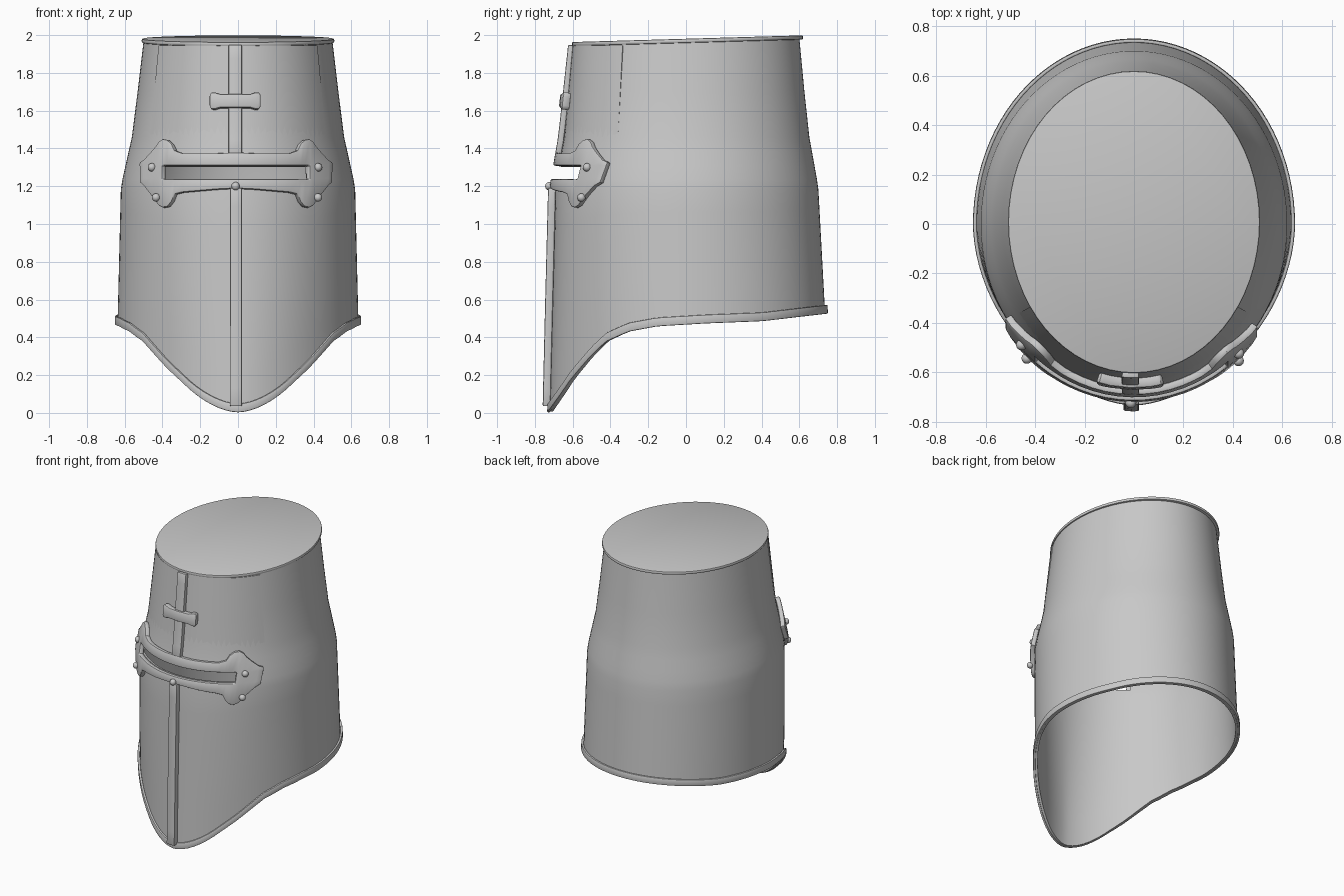
import bpy, bmesh, math
from mathutils import Vector

if "Cube" in bpy.data.objects:
    bpy.data.objects.remove(bpy.data.objects["Cube"])

steel = bpy.data.materials.new("steel_grey")
steel.diffuse_color = (0.58, 0.58, 0.58, 1)
steel.use_nodes = True
steel.node_tree.nodes["Principled BSDF"].inputs["Base Color"].default_value = steel.diffuse_color


def lerp(table, v, k=1):
    """Piecewise linear lookup of column k in a table sorted by column 0."""
    if v <= table[0][0]:
        return table[0][k]
    for a, b in zip(table, table[1:]):
        if v <= b[0]:
            return a[k] + (b[k] - a[k]) * (v - a[0]) / (b[0] - a[0])
    return table[-1][k]


# z, half width, front depth, back depth
BODY = [(0, .643, .72, .755), (.5, .637, .708, .738), (1.2, .62, .69, .70),
        (1.46, .562, .645, .653), (1.95, .50, .592, .60)]
# y, height of the lower edge
EDGE = [(-.72, .005), (-.65, .105), (-.6, .18), (-.5, .30), (-.42, .38), (-.3, .435),
        (-.15, .463), (.1, .478), (.4, .49), (.74, .53)]
SLIT_LO, SLIT_HI = 1.235, 1.305


def power(z):
    """Front section is rounder at the brow, more wedge-like at the chin."""
    return lerp([(.1, 1.75), (1.1, 2.0)], z)


def body_point(t, z):
    w, f, b = (lerp(BODY, z, k) for k in (1, 2, 3))
    s, c = math.sin(t), math.cos(t)
    e = 2 / power(z) if c > 0 else 1
    return Vector((math.copysign(w * abs(s) ** e, s),
                   -f * c ** e if c > 0 else -b * c, z))


def front_point(x, z):
    w, f, p = lerp(BODY, z, 1), lerp(BODY, z, 2), power(z)
    return Vector((x, -f * max(0, 1 - abs(x / w) ** p) ** (1 / p), z))


def edge_z(t):
    z = .3
    for _ in range(8):
        z = .5 * z + .5 * lerp(EDGE, body_point(t, z).y)
    return z


def make(name, bm):
    me = bpy.data.meshes.new(name)
    bm.to_mesh(me)
    bm.free()
    me.materials.append(steel)
    ob = bpy.data.objects.new(name, me)
    bpy.context.collection.objects.link(ob)
    return ob


def grid(name, cols, thick, offset=1, closed=False, skip=None, bevel=0):
    """Sheet through columns of points, thickened along its normals."""
    bm = bmesh.new()
    vs = [[bm.verts.new(p) for p in c] for c in cols]
    n = len(vs)
    for i in range(n if closed else n - 1):
        a, b = vs[i], vs[(i + 1) % n]
        for j in range(len(a) - 1):
            quad = (a[j], b[j], b[j + 1], a[j + 1])
            mid = sum((v.co for v in quad), Vector()) / 4
            if not (skip and skip(mid)):
                bm.faces.new(quad)
    bmesh.ops.delete(bm, geom=[v for v in bm.verts if not v.link_faces], context='VERTS')
    ob = make(name, bm)
    m = ob.modifiers.new("thickness", 'SOLIDIFY')
    m.thickness, m.offset = thick, offset
    if bevel:
        m = ob.modifiers.new("rounding", 'BEVEL')
        m.width, m.segments, m.limit_method, m.angle_limit = bevel, 2, 'ANGLE', math.radians(50)
    return ob


def steps(a, b, n):
    return [a + (b - a) * i / n for i in range(n + 1)]


# Main shell, open below, with the vision slit left out
N = 96
angles = [2 * math.pi * i / N for i in range(N)]
cols = []
for t in angles:
    top = 1.968 + .029 * body_point(t, 1.95).y
    zs = steps(edge_z(t), 1.18, 6) + [SLIT_LO, SLIT_HI, 1.38, 1.46, 1.7, top]
    cols.append([body_point(t, z) for z in zs])
grid("helmet_shell", cols, .015, -1, True,
     lambda m: m.y < 0 and abs(m.x + .01) < .385 and SLIT_LO < m.z < SLIT_HI)

# Rolled rim along the lower edge
cols = [[body_point(t, edge_z(t) + h) for h in (-.004, .042)] for t in angles]
grid("lower_rim", cols, .015, 1, True, bevel=.005)

# Brow sheet overlapping the sides, flush at its lower end
cols = []
for t in steps(-math.radians(56), math.radians(56), 36):
    col = []
    for z in steps(1.45, 1.945, 5):
        p, k = body_point(t, z), .998 + .03 * (z - 1.45)
        col.append(Vector((p.x * k, p.y * k, z)))
    cols.append(col)
grid("brow_sheet", cols, .012, -1)

# Tilted flat top
bm = bmesh.new()
bmesh.ops.create_cone(bm, cap_ends=True, segments=64, radius1=1, radius2=1, depth=.022)
bmesh.ops.scale(bm, vec=(.51, .612, 1), verts=bm.verts)
top = make("top_plate", bm)
top.location = (0, .008, 1.97)
top.rotation_euler.x = math.atan(.029)
m = top.modifiers.new("rounding", 'BEVEL')
m.width, m.segments, m.limit_method = .007, 2, 'ANGLE'

# Visor frame around the slit: x, lower outline, upper outline
SHIFT = -.01
FRAME = [(0, 1.185, 1.375), (.1, 1.18, 1.37), (.27, 1.165, 1.37), (.31, 1.155, 1.385),
         (.325, 1.115, 1.42), (.345, 1.09, 1.44), (.37, 1.085, 1.445), (.39, 1.095, 1.43),
         (.405, 1.115, 1.405), (.43, 1.15, 1.375), (.465, 1.195, 1.335), (.487, 1.215, 1.322)]
half = sorted({r[0] for r in FRAME} | {.05, .15, .2, .24})
xs = [-x for x in reversed(half[1:])] + half
cols = []
for x in xs:
    lo, hi = lerp(FRAME, abs(x), 1), lerp(FRAME, abs(x), 2)
    cols.append([front_point(x + SHIFT, z) for z in (lo, SLIT_LO, SLIT_HI, hi)])
grid("visor_frame", cols, .032, 1, bevel=.008,
     skip=lambda m: abs(m.x - SHIFT) < .37 and SLIT_LO < m.z < SLIT_HI)


def strip(name, x0, x1, z0, z1, thick, nx=2, nz=8):
    cols = [[front_point(x, z) for z in steps(z0, z1, nz)] for x in steps(x0, x1, nx)]
    return grid(name, cols, thick, bevel=.006)


# Vertical ridge strips
strip("nose_strip", -.04, .02, .035, 1.19, .04, nz=12)
strip("cross_upright", -.048, .02, 1.37, 1.945, .032)

# Cross arms with flared ends
ARM = [(0, .037), (.075, .037), (.1, .045), (.115, .045), (.126, .036)]
ax = [r[0] for r in ARM]
cols = []
for x in [-v for v in reversed(ax[1:])] + ax:
    h = lerp(ARM, abs(x))
    cols.append([front_point(x - .014, 1.648 + k * h) for k in (-1, 0, 1)])
grid("cross_arms", cols, .045, bevel=.012)

# Rivets on the frame
for i, (x, z) in enumerate([(-.43, 1.3), (.40, 1.3), (-.41, 1.14), (.40, 1.14), (-.012, 1.2)]):
    p = front_point(x, z)
    w, f = lerp(BODY, z, 1), lerp(BODY, z, 2)
    n = Vector((p.x / w ** 2, p.y / f ** 2, 0)).normalized()
    bm = bmesh.new()
    bmesh.ops.create_uvsphere(bm, u_segments=16, v_segments=10, radius=.022)
    make(f"rivet_{i + 1}", bm).location = p + n * .034

# Bake modifiers, then smooth while keeping hard edges
bpy.ops.object.select_all(action='SELECT')
bpy.context.view_layer.objects.active = top
bpy.ops.object.convert(target='MESH')
bpy.ops.object.shade_smooth_by_angle(angle=math.radians(35))
